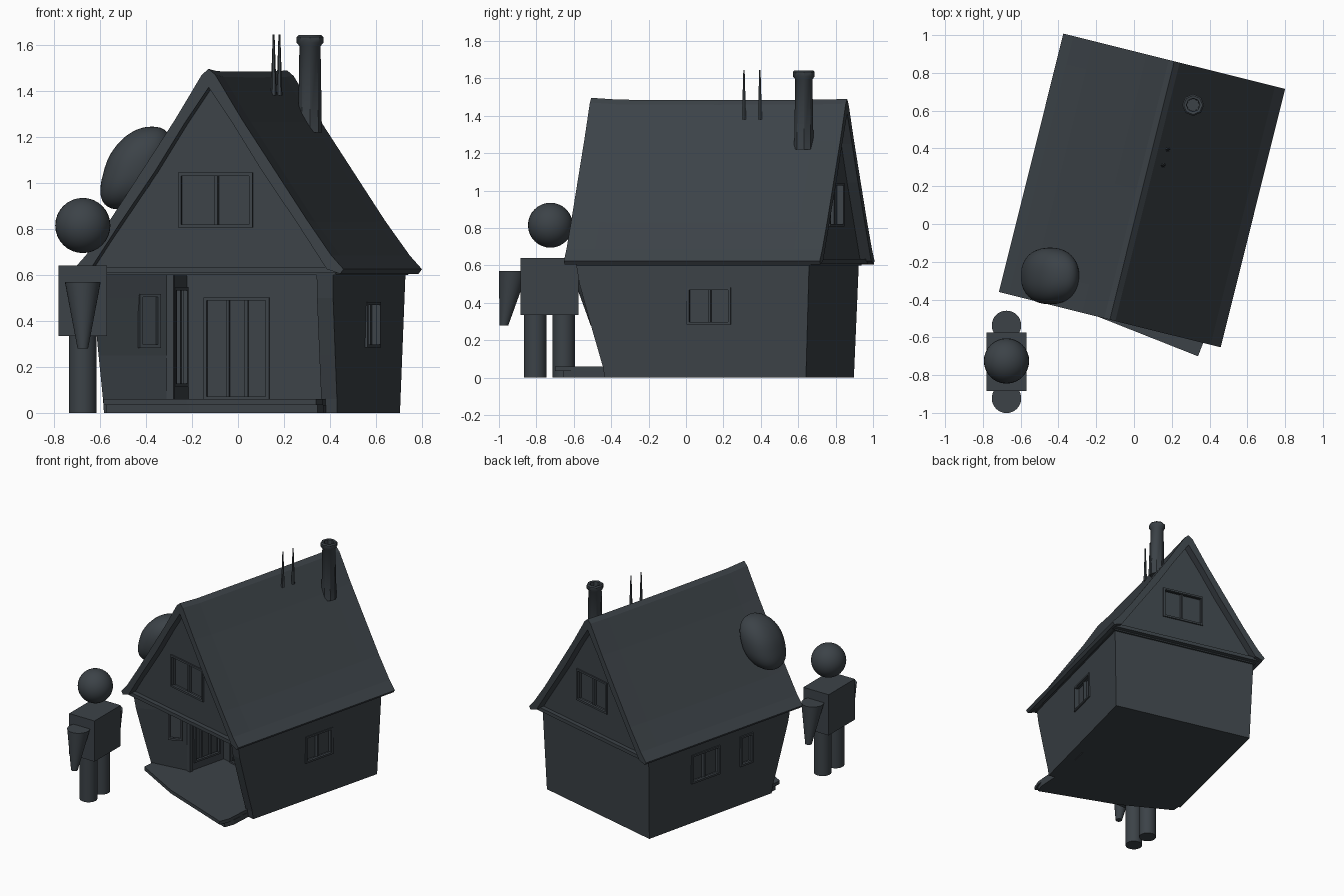
import bpy, bmesh, math
from mathutils import Matrix, Vector

old = bpy.data.objects.get("Cube")
if old:
    bpy.data.objects.remove(old, do_unlink=True)

slate = bpy.data.materials.new("dark_slate")
COLOR = (0.045, 0.055, 0.064, 1)
slate.diffuse_color = COLOR
slate.use_nodes = True
slate.node_tree.nodes["Principled BSDF"].inputs["Base Color"].default_value = COLOR

# The house is turned on the ground; its parts are laid out in its own axes
HOUSE = Matrix.Translation((0.0425, 0.1775, 0)) @ Matrix.Rotation(math.radians(-14), 4, 'Z')
WORLD = Matrix.Identity(4)


def make(name, bm, frame=WORLD, smooth=False):
    bmesh.ops.recalc_face_normals(bm, faces=bm.faces[:])
    mesh = bpy.data.meshes.new(name)
    bm.to_mesh(mesh)
    bm.free()
    ob = bpy.data.objects.new(name, mesh)
    bpy.context.collection.objects.link(ob)
    mesh.materials.append(slate)
    ob.matrix_world = frame
    if smooth:
        bpy.ops.object.select_all(action='DESELECT')
        ob.select_set(True)
        bpy.context.view_layer.objects.active = ob
        bpy.ops.object.shade_smooth_by_angle(angle=math.radians(40))
    return ob


def add_box(bm, center, size):
    m = Matrix.Translation(center) @ Matrix.Diagonal((*size, 1))
    bmesh.ops.create_cube(bm, size=1, matrix=m)


def box(name, center, size, frame=WORLD):
    bm = bmesh.new()
    add_box(bm, center, size)
    return make(name, bm, frame)


def loft(name, rings, frame=WORLD, smooth=False):
    """Bridge equal closed rings of points and cap both ends."""
    bm = bmesh.new()
    loops = [[bm.verts.new(p) for p in ring] for ring in rings]
    n = len(loops[0])
    for a, b in zip(loops, loops[1:]):
        for i in range(n):
            j = (i + 1) % n
            bm.faces.new((a[i], a[j], b[j], b[i]))
    bm.faces.new(loops[0])
    bm.faces.new(loops[-1])
    return make(name, bm, frame, smooth)


def lathe(name, profile, x, y, sides, top_shift=0):
    """Stack circles of (radius, z); y moves by top_shift along the stack."""
    rings = []
    for k, (r, z) in enumerate(profile):
        cy = y + top_shift * k / (len(profile) - 1)
        angles = [math.tau * i / sides for i in range(sides)]
        rings.append([(x + r * math.cos(a), cy + r * math.sin(a), z) for a in angles])
    return loft(name, rings, WORLD, True)


def window(name, wall, center, w, h, turn, depth=0.03, mullions=(0,)):
    """Cut a shallow pocket in the wall and fit a frame around it."""
    frame = HOUSE @ Matrix.Translation(center) @ Matrix.Rotation(math.radians(turn), 4, 'Z')
    cutter = box("cutter", (0, 0, 0), (w, depth * 2, h), frame)
    cutter.hide_render = True
    mod = wall.modifiers.new("pocket", 'BOOLEAN')
    mod.operation = 'DIFFERENCE'
    mod.object = cutter
    bpy.context.view_layer.objects.active = wall
    bpy.ops.object.modifier_apply(modifier=mod.name)
    bpy.data.objects.remove(cutter, do_unlink=True)
    bm = bmesh.new()
    t = 0.014
    for s in (-1, 1):
        add_box(bm, (s * w / 2, 0, 0), (t, 0.02, h + t))
        add_box(bm, (0, 0, s * h / 2), (w - t, 0.02, t))
    for u in mullions:
        add_box(bm, (u * w, depth * 0.6, 0), (t, depth * 0.8, h))
    make(name, bm, frame)


# Walls: a notched footprint that leans out over the porch as it rises
outline = [(0.53, 0.61), (-0.53, 0.61), (-0.52, -0.5), (-0.24, -0.4),
           (-0.24, -0.1), (0.455, -0.1), (0.455, -0.5), (0.525, -0.5)]
rings = []
for z, lean in ((0, 0), (0.06, 0.01), (0.25, 0.065), (0.5, 0.135), (0.62, 0.155)):
    grow = 1 + 0.06 * z
    rings.append([(x * grow, y - lean if y < -0.45 else y * (grow if y > 0 else 1), z)
                  for x, y in outline])
walls = loft("walls", rings, HOUSE)

# Porch floor in two thin steps
porch = [(-0.515, -0.5), (-0.5, -0.59), (-0.1, -0.7), (0.5, -0.78),
         (0.51, -0.7), (0.47, -0.48), (0.45, -0.08), (-0.3, -0.08)]
loft("porch_floor", [[(x, y, z) for x, y in porch] for z in (0.035, 0.06)], HOUSE)
loft("porch_step", [[(x * 0.99, y * 0.94, z) for x, y in porch] for z in (0, 0.035)], HOUSE)

# Roof: one thick bent sheet with slightly lifted ends
half = [(0.0, 1.49), (0.03, 1.465), (0.15, 1.27), (0.30, 1.045),
        (0.44, 0.835), (0.55, 0.685), (0.605, 0.625)]
under = [(0.59, 0.605), (0.53, 0.625), (0.40, 0.815), (0.24, 1.045), (0.11, 1.25), (0.0, 1.41)]
right = half + under
section = right + [(-x, z) for x, z in reversed(right[1:-1])]
rings = []
for y, lift in ((-0.705, 0.006), (-0.55, -0.004), (0, -0.006), (0.55, -0.004), (0.705, 0)):
    rings.append([(x, y, z + (lift if z > 0.7 else 0)) for x, z in section])
loft("roof", rings, HOUSE)

# Attic block closes both gables and roofs the porch
attic = loft("attic", [[(-0.56, y, 0.6), (0.56, y, 0.6), (0.53, y, 0.635),
                        (0, y, 1.425), (-0.53, y, 0.635)] for y in (-0.65, 0.645)], HOUSE)
for label, y in (("front", -0.662), ("back", 0.655)):
    box(label + "_beam", (0, y, 0.622), (1.14, 0.045, 0.026), HOUSE)

window("front_gable_window", attic, (0.018, -0.65, 0.925), 0.32, 0.225, 0)
window("back_gable_window", attic, (0.018, 0.645, 0.925), 0.3, 0.22, 180)
window("right_wall_window", walls, (0.538, 0.078, 0.383), 0.23, 0.185, 90)
window("left_wall_window", walls, (-0.54, 0.115, 0.41), 0.24, 0.2, -90)
window("left_narrow_window", walls, (-0.54, -0.255, 0.41), 0.1, 0.21, -90, mullions=())
window("angled_window", walls, (-0.325, -0.463, 0.40), 0.085, 0.22, 36, 0.02, ())
window("porch_side_window", walls, (-0.243, -0.25, 0.33), 0.22, 0.42, 90, 0.02, (-0.17, 0.17))
window("front_door", walls, (-0.025, -0.1, 0.28), 0.28, 0.43, 0, 0.02, (-0.15, 0.15))

# Post where the angled wall meets the porch
box("porch_post", (-0.245, -0.4, 0.32), (0.03, 0.03, 0.56), HOUSE)

# Hollow chimney and two roof spikes
lathe("chimney", [(0.052, 1.22), (0.046, 1.595), (0.058, 1.61), (0.058, 1.635),
                  (0.05, 1.643), (0.036, 1.64), (0.033, 1.5)], 0.313, 0.63, 8)
for i, (x, y) in enumerate(((0.155, 0.31), (0.18, 0.395))):
    lathe("roof_spike_%d" % (i + 1), [(0.013, 1.38), (0.009, 1.5), (0.004, 1.645)], x, y, 6)

# Rounded lump resting on the roof
bm = bmesh.new()
bmesh.ops.create_icosphere(bm, subdivisions=4, radius=1)
for v in bm.verts:
    p = v.co.copy()
    v.co = Vector([math.copysign(abs(c) ** 0.88, c) for c in p])
    v.co = Vector((v.co.x * 0.135 + p.z * 0.07, v.co.y * 0.15, v.co.z * 0.18))
make("roof_lump", bm, Matrix.Translation((-0.445, -0.275, 1.065)), True)

# Figure beside the house
FX, FY = -0.675, -0.73
box("figure_body", (FX, FY, 0.4875), (0.21, 0.31, 0.305))
bm = bmesh.new()
bmesh.ops.create_uvsphere(bm, u_segments=32, v_segments=16, radius=0.12)
make("figure_head", bm, Matrix.Translation((FX, FY + 0.005, 0.815)), True)
for label, s in (("right", -1), ("left", 1)):
    lathe(label + "_leg", [(0.06, 0), (0.06, 0.335)], FX, FY + s * 0.076, 32)
    lathe(label + "_arm", [(0.023, 0.28), (0.078, 0.57)], FX, FY + s * 0.243, 32, -s * 0.05)
